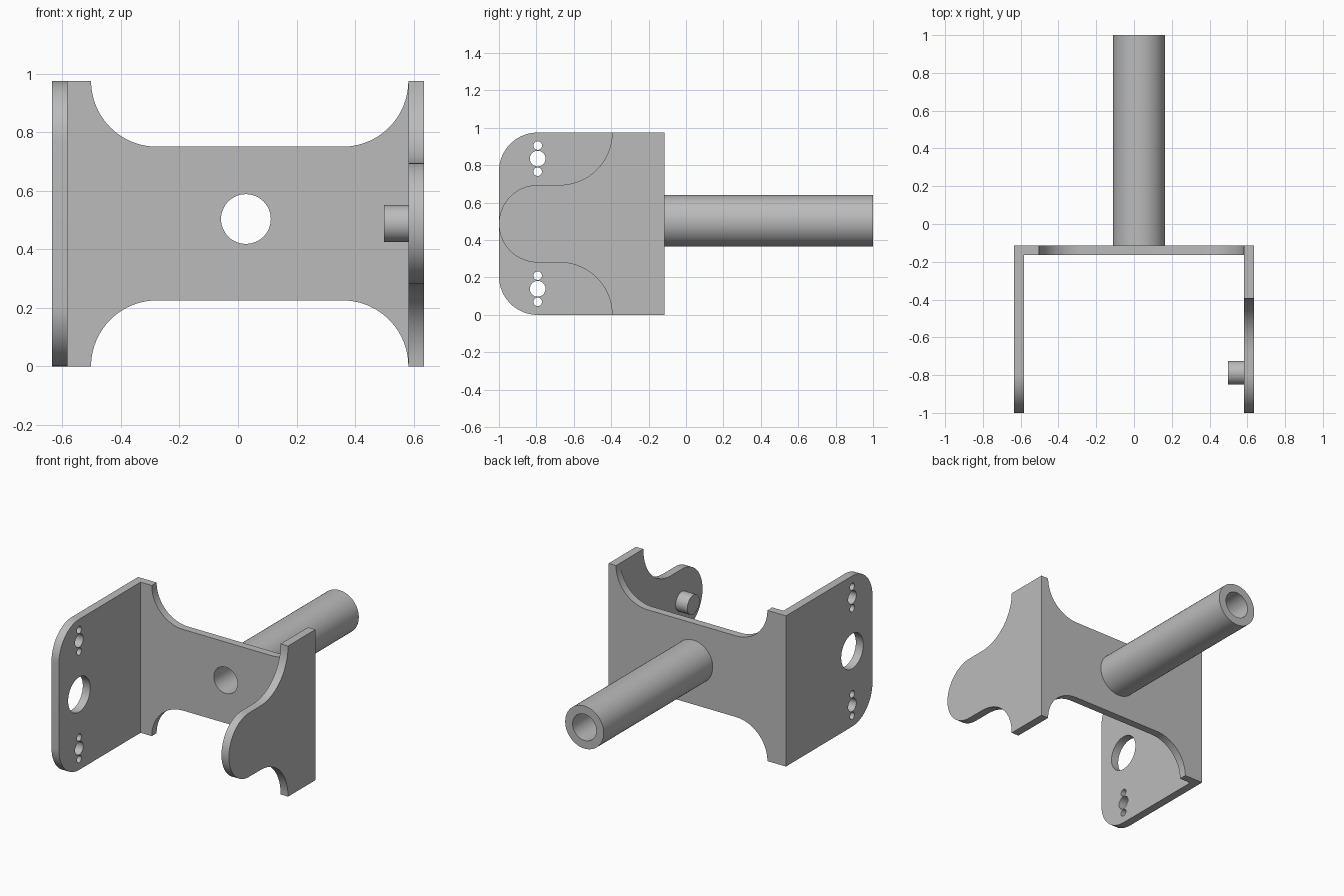
import bpy
import bmesh
from math import sin, cos, radians
from mathutils import Matrix

cube = bpy.data.objects.get("Cube")
if cube:
    bpy.data.objects.remove(cube)

metal = bpy.data.materials.new("plain_grey_metal")
metal.use_nodes = True
GREY = (0.5, 0.5, 0.5, 1)
metal.diffuse_color = GREY
metal.node_tree.nodes["Principled BSDF"].inputs["Base Color"].default_value = GREY

# Profile planes: (y, z) pushed along x, and (x, z) pushed along y
SIDE = Matrix(((0, 0, 1, 0), (1, 0, 0, 0), (0, 1, 0, 0), (0, 0, 0, 1)))
FRONT = Matrix(((1, 0, 0, 0), (0, 0, -1, 0), (0, 1, 0, 0), (0, 0, 0, 1)))


def arc(u, v, r, start, end, steps=20):
    angles = [radians(start + (end - start) * i / steps) for i in range(steps + 1)]
    return [(u + r * cos(a), v + r * sin(a)) for a in angles]


def circle(u, v, r, steps=48):
    return arc(u, v, r, 0, 360, steps)[:-1]


def extrude(name, plane, loops, near, far):
    """Solid from an outline plus hole loops, between two positions on its axis."""
    curve = bpy.data.curves.new(name, "CURVE")
    curve.dimensions = "2D"
    curve.fill_mode = "BOTH"
    curve.extrude = (far - near) / 2
    for loop in loops:
        spline = curve.splines.new("POLY")
        spline.points.add(len(loop) - 1)
        for point, (u, v) in zip(spline.points, loop):
            point.co = (u, v, 0, 1)
        spline.use_cyclic_u = True
    obj = bpy.data.objects.new(name, curve)
    bpy.context.collection.objects.link(obj)
    bpy.ops.object.select_all(action="DESELECT")
    obj.select_set(True)
    bpy.context.view_layer.objects.active = obj
    bpy.ops.object.convert(target="MESH")

    obj = bpy.context.object
    obj.name = name
    mesh = obj.data
    bm = bmesh.new()
    bm.from_mesh(mesh)
    bmesh.ops.remove_doubles(bm, verts=bm.verts, dist=0.0001)
    bmesh.ops.recalc_face_normals(bm, faces=bm.faces)
    bm.to_mesh(mesh)
    bm.free()
    middle = (near + far) / 2
    offset = (middle, 0, 0) if plane is SIDE else (0, middle, 0)
    mesh.transform(Matrix.Translation(offset) @ plane)
    mesh.materials.clear()
    mesh.materials.append(metal)
    bpy.ops.object.shade_smooth_by_angle(angle=radians(30))
    return obj


HEIGHT, MID = 0.975, 0.4875
OUTER, INNER = 0.635, 0.582
BACK, BACK_FRONT = -0.115, -0.165
ROUND = 0.207
NOSE = -1 + ROUND

# Right flange: rounded front corners, a large hole and two groups of three
outline = ([(BACK, 0), (BACK, HEIGHT)]
           + arc(NOSE, HEIGHT - ROUND, ROUND, 90, 180)
           + arc(NOSE, ROUND, ROUND, 180, 270))
holes = [circle(NOSE, MID, 0.113)]
for side in (-1, 1):
    z = MID + side * 0.348
    holes.append(circle(NOSE, z, 0.042))
    holes += [circle(NOSE, z + d, 0.023, 24) for d in (-0.07, 0.07)]
extrude("right_flange", SIDE, [outline] + holes, -OUTER, -INNER)

# Left flange: narrow rounded tongue with concave shoulders
SCOOP = 0.28
outline = ([(BACK, 0), (BACK, HEIGHT)]
           + arc(-0.675, HEIGHT, SCOOP, 0, -90)
           + arc(NOSE, MID, ROUND, 90, 270, 40)
           + arc(-0.675, 0, SCOOP, 90, 0))
extrude("left_flange", SIDE, [outline], INNER, OUTER)

# Back plate: waisted web with four concave corners and the bore
R = 0.225
outline = ([(-INNER, 0), (-INNER, HEIGHT)]
           + arc(-0.277, HEIGHT, R, 180, 270)
           + arc(INNER - R, HEIGHT, R, 270, 360)
           + arc(INNER - R, 0, R, 0, 90)
           + arc(-0.277, 0, R, 90, 180))
TUBE_X, TUBE_Z, BORE = 0.027, 0.503, 0.085
bore = circle(TUBE_X, TUBE_Z, BORE)
extrude("back_plate", FRONT, [outline, bore], BACK_FRONT, BACK)

# Hollow tube behind the plate, and the pin inside the left flange
extrude("rear_tube", FRONT, [circle(TUBE_X, TUBE_Z, 0.138), bore], BACK, 1)
extrude("pivot_pin", SIDE, [circle(NOSE + 0.005, MID, 0.063)], 0.498, INNER)
